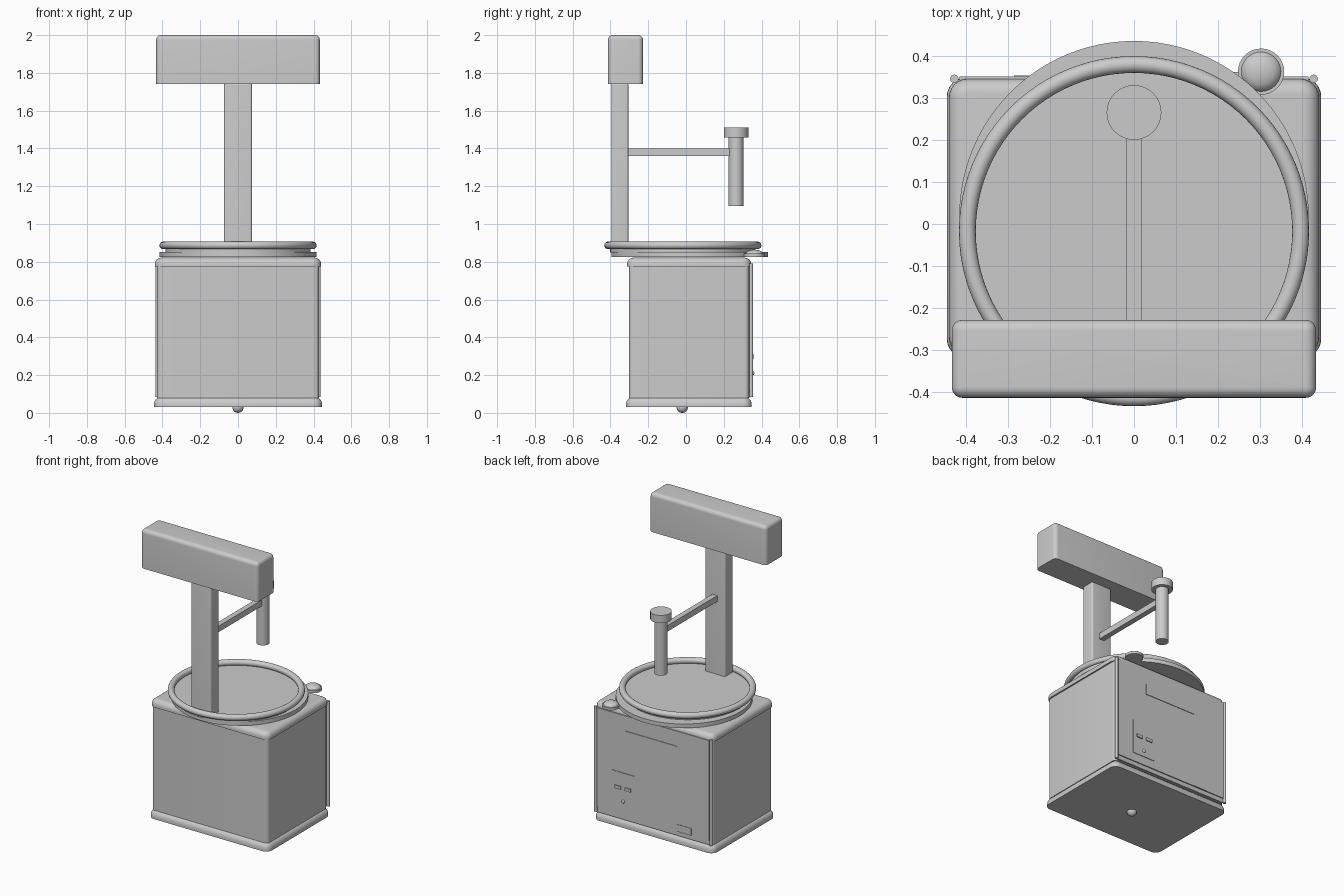
import bpy, bmesh, math

if "Cube" in bpy.data.objects:
    bpy.data.objects.remove(bpy.data.objects["Cube"])

grey = bpy.data.materials.new("plain_grey")
grey.diffuse_color = (0.6, 0.6, 0.6, 1)
grey.use_nodes = True
grey.node_tree.nodes["Principled BSDF"].inputs["Base Color"].default_value = grey.diffuse_color


def finish(name, bm):
    bmesh.ops.recalc_face_normals(bm, faces=bm.faces[:])
    me = bpy.data.meshes.new(name)
    bm.to_mesh(me)
    bm.free()
    me.materials.append(grey)
    ob = bpy.data.objects.new(name, me)
    bpy.context.collection.objects.link(ob)
    return ob


def loft(name, rings):
    """Skin a stack of equal-length outlines and cap both ends."""
    bm = bmesh.new()
    rows = [[bm.verts.new(p) for p in r] for r in rings]
    n = len(rows[0])
    for a, b in zip(rows, rows[1:]):
        for i in range(n):
            j = (i + 1) % n
            bm.faces.new((a[i], a[j], b[j], b[i]))
    bm.faces.new(rows[0])
    bm.faces.new(rows[-1])
    return finish(name, bm)


def rounded(x0, x1, y0, y1, r, z, inset):
    """Rounded rectangle outline at height z."""
    pts = []
    rr = max(r - inset, 0.001)
    for k, (sx, sy) in enumerate(((1, 1), (-1, 1), (-1, -1), (1, -1))):
        cx = x1 - inset - rr if sx > 0 else x0 + inset + rr
        cy = y1 - inset - rr if sy > 0 else y0 + inset + rr
        for i in range(7):
            a = math.pi / 2 * (k + i / 6)
            pts.append((cx + rr * math.cos(a), cy + rr * math.sin(a), z))
    return pts


def block(name, x0, x1, y0, y1, z0, z1, r=0.02, top=0.0):
    """Box with rounded upright corners and an optional rounded top edge."""
    rings = [rounded(x0, x1, y0, y1, r, z0, 0)]
    if top:
        for i in range(7):
            a = math.pi / 2 * i / 6
            rings.append(rounded(x0, x1, y0, y1, r, z1 - top + top * math.sin(a),
                                 top * (1 - math.cos(a))))
    else:
        rings.append(rounded(x0, x1, y0, y1, r, z1, 0))
    return loft(name, rings)


def lathe(name, cx, cy, profile, n=64):
    """Turned part from (radius, z) pairs."""
    return loft(name, [[(cx + r * math.cos(2 * math.pi * i / n),
                         cy + r * math.sin(2 * math.pi * i / n), z)
                        for i in range(n)] for r, z in profile])


def box(name, x0, x1, y0, y1, z0, z1):
    bm = bmesh.new()
    bmesh.ops.create_cube(bm, size=1)
    for v in bm.verts:
        v.co = ((x0 + x1) / 2 + v.co.x * (x1 - x0),
                (y0 + y1) / 2 + v.co.y * (y1 - y0),
                (z0 + z1) / 2 + v.co.z * (z1 - z0))
    return finish(name, bm)


def ball(name, c, r):
    bm = bmesh.new()
    bmesh.ops.create_uvsphere(bm, u_segments=24, v_segments=12, radius=r)
    bmesh.ops.translate(bm, vec=c, verts=bm.verts[:])
    return finish(name, bm)


# Cabinet
ball("foot", (0, -0.02, 0.03), 0.03)
block("base", -0.445, 0.445, -0.318, 0.348, 0.03, 0.085, 0.045, 0.04)
block("cabinet_body", -0.43, 0.43, -0.302, 0.335, 0.08, 0.79, 0.025)
block("cabinet_cap", -0.44, 0.44, -0.312, 0.345, 0.775, 0.822, 0.045, 0.035)

# Back door with corner rods
box("back_door", -0.415, 0.415, 0.33, 0.35, 0.115, 0.785)
box("door_sill", -0.415, 0.415, 0.33, 0.346, 0.085, 0.113)
for side, s in (("left", -1), ("right", 1)):
    lathe("corner_rod_" + side, s * 0.427, 0.345, [(0.01, 0.085), (0.01, 0.79)], 16)

# Fittings on the door
box("vent_plate", -0.18, 0.20, 0.345, 0.354, 0.615, 0.685)
box("coin_plate", 0.135, 0.30, 0.345, 0.354, 0.17, 0.40)
for i, x in enumerate((0.18, 0.255)):
    box("coin_slot_%d" % (i + 1), x - 0.022, x + 0.022, 0.35, 0.361, 0.288, 0.308)
ball("coin_button", (0.217, 0.35, 0.21), 0.012)
box("small_plate", -0.285, -0.18, 0.345, 0.353, 0.115, 0.163)

# Turntable pan with rolled rim
lathe("lower_plate", 0, 0.02, [(0.415, 0.826), (0.415, 0.853)], 96)
lathe("pan", 0, -0.017, [(0.385, 0.85), (0.385, 0.872)], 96)
bm = bmesh.new()
N, M, R, T = 96, 16, 0.396, 0.02
grid = [[bm.verts.new(((R + T * math.cos(v)) * math.cos(u),
                       (R + T * math.cos(v)) * math.sin(u) - 0.017,
                       0.887 + T * math.sin(v)))
         for v in (2 * math.pi * j / M for j in range(M))]
        for u in (2 * math.pi * i / N for i in range(N))]
for i in range(N):
    for j in range(M):
        a, b = grid[i], grid[(i + 1) % N]
        bm.faces.new((a[j], b[j], b[(j + 1) % M], a[(j + 1) % M]))
finish("pan_rim", bm)

# Side knob
lathe("knob", 0.302, 0.362,
      [(0.055, 0.826), (0.055, 0.843), (0.047, 0.843), (0.042, 0.852),
       (0.03, 0.859), (0.015, 0.863), (0.002, 0.864)], 32)

# Column, sign and arm
block("column", -0.075, 0.075, -0.395, -0.305, 0.865, 1.745, 0.012, 0.01)
block("sign_box", -0.433, 0.433, -0.413, -0.228, 1.74, 2.0, 0.025, 0.025)
box("arm", -0.018, 0.018, -0.31, 0.24, 1.36, 1.4)
lathe("hanging_tube", 0, 0.265, [(0.04, 1.095), (0.04, 1.46)], 48)
lathe("tube_cap", 0, 0.265, [(0.065, 1.458), (0.065, 1.51)], 48)

# Smooth shading with sharp edges kept
for ob in bpy.context.scene.objects:
    ob.select_set(True)
    bpy.context.view_layer.objects.active = ob
bpy.ops.object.shade_smooth_by_angle(angle=math.radians(35))
